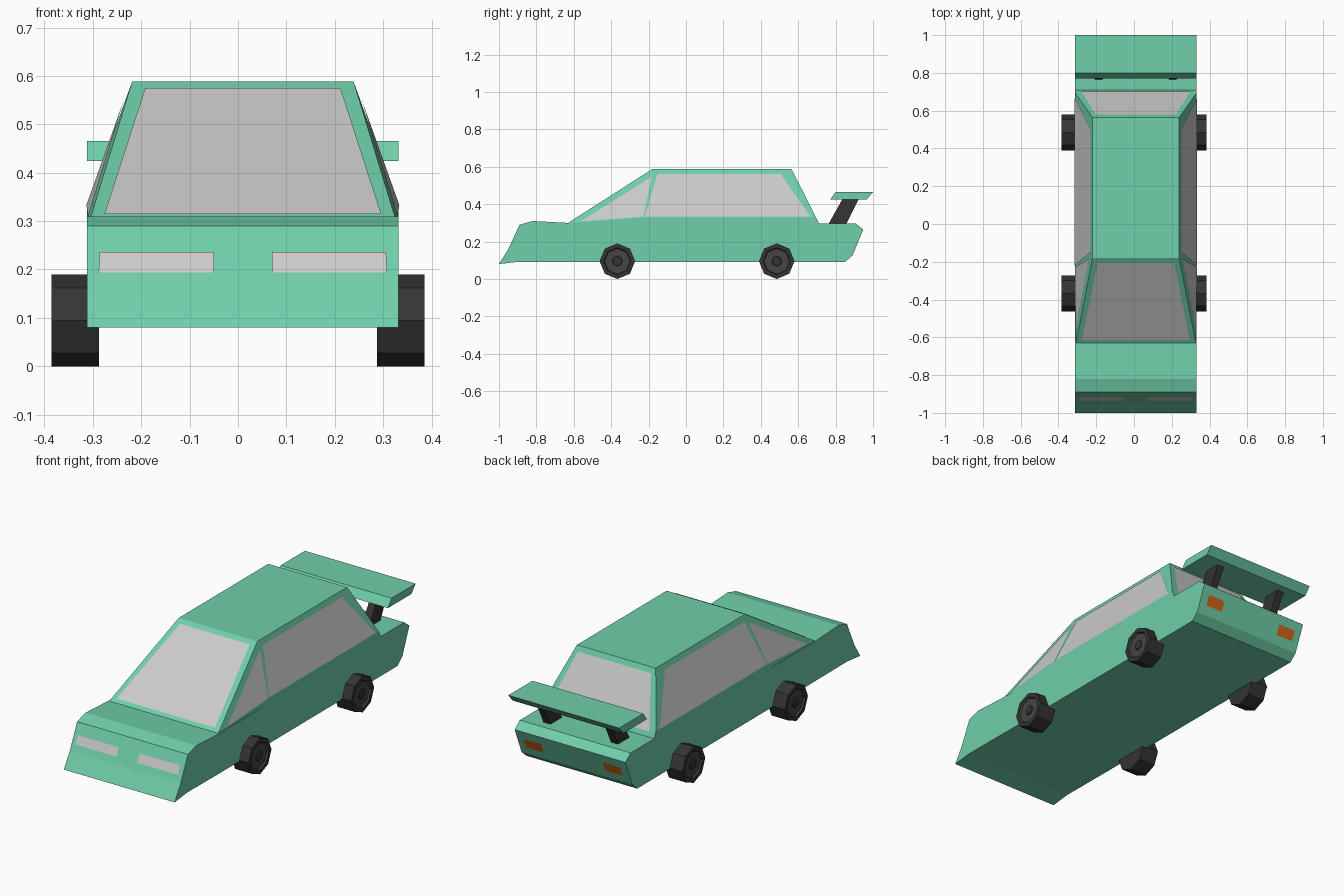
import bpy, bmesh
from math import sin, cos, pi
from mathutils import Vector

if "Cube" in bpy.data.objects:
    bpy.data.objects.remove(bpy.data.objects["Cube"])

CX = 0.01      # centre line of the bodywork
HW = 0.322     # half width of the bodywork


def material(name, r, g, b):
    m = bpy.data.materials.new(name)
    m.diffuse_color = (r, g, b, 1)
    m.use_nodes = True
    m.node_tree.nodes["Principled BSDF"].inputs["Base Color"].default_value = m.diffuse_color
    return m


GREEN = material("green_paint", 0.16, 0.62, 0.40)
RUBBER = material("black_rubber", 0.035, 0.035, 0.035)
RIM = material("dark_rim", 0.06, 0.06, 0.06)
ORANGE = material("orange_light", 0.65, 0.13, 0.01)


def finish(name, bm, mats=(), x=CX, recalc=True):
    if recalc:
        bmesh.ops.recalc_face_normals(bm, faces=bm.faces[:])
    me = bpy.data.meshes.new(name)
    bm.to_mesh(me)
    bm.free()
    for m in mats:
        me.materials.append(m)
    ob = bpy.data.objects.new(name, me)
    ob.location.x = x
    bpy.context.collection.objects.link(ob)
    return ob


def extrude_profile(name, profile, x0, x1, mat):
    """Side profile of (y, z) points, extruded across x."""
    bm = bmesh.new()
    face = bm.faces.new([bm.verts.new((x0, y, z)) for y, z in profile])
    ext = bmesh.ops.extrude_face_region(bm, geom=[face])
    moved = [g for g in ext["geom"] if isinstance(g, bmesh.types.BMVert)]
    bmesh.ops.translate(bm, vec=(x1 - x0, 0, 0), verts=moved)
    return finish(name, bm, [mat])


def pane(name, plane, axis, outline, mats=(), flip=False):
    """Flat panel lying just proud of a plane; outline omits the solved axis."""
    a, b, c = (Vector(p) for p in plane)
    n = (b - a).cross(c - a).normalized()
    if n.dot(a - Vector((0, 0, 0.2))) < 0:
        n = -n
    pts = []
    for uv in outline:
        p = Vector((0, *uv)) if axis == 0 else Vector((uv[0], 0, uv[1]))
        p[axis] = n.dot(a - p) / n[axis]
        pts.append(p + n * 0.003)
    if (pts[1] - pts[0]).cross(pts[2] - pts[1]).dot(n) < 0:
        pts.reverse()
    if flip:
        pts = [Vector((-p.x, p.y, p.z)) for p in reversed(pts)]
    bm = bmesh.new()
    bm.faces.new([bm.verts.new(p) for p in pts])
    return finish(name, bm, mats, recalc=False)


# Lower body
extrude_profile("lower_body", [
    (-1.0, 0.08), (-0.95, 0.16), (-0.89, 0.29), (-0.82, 0.31), (-0.63, 0.30),
    (0.71, 0.298), (0.905, 0.298), (0.948, 0.265), (0.89, 0.125), (0.85, 0.09),
    (-0.58, 0.09), (-0.895, 0.092)], -HW, HW, GREEN)

# Cabin: hull of the belt line and the roof corners
NOSE, BELT, TAIL = (0.317, -0.63, 0.30), (HW, -0.21, 0.33), (HW, 0.695, 0.33)
ROOF_F, ROOF_R = (0.229, -0.18, 0.588), (0.229, 0.564, 0.588)
corners = [NOSE, BELT, TAIL, ROOF_F, ROOF_R, (HW, -0.21, 0.297), (HW, 0.71, 0.297)]
bm = bmesh.new()
for x, y, z in corners:
    for s in (1, -1):
        bm.verts.new((s * x, y, z))
bmesh.ops.convex_hull(bm, input=bm.verts[:])
bmesh.ops.dissolve_limit(bm, angle_limit=0.01, verts=bm.verts[:], edges=bm.edges[:])
finish("cabin", bm, [GREEN])

# Windscreen and rear window
pane("windscreen", [NOSE, ROOF_F, (0, -0.63, 0.30)], 1,
     [(-0.286, 0.312), (0.286, 0.312), (0.202, 0.572), (-0.202, 0.572)])
pane("rear_window", [TAIL, ROOF_R, (0, 0.695, 0.33)], 1,
     [(-0.288, 0.322), (0.288, 0.322), (0.212, 0.562), (-0.212, 0.562)])

# Side windows, lights, spoiler struts: one per side
front_plane = [(0, -0.95, 0.16), (1, -0.95, 0.16), (0, -0.89, 0.29)]
rear_plane = [(0, 0.89, 0.125), (1, 0.89, 0.125), (0, 0.948, 0.265)]
for side, flip in (("right", False), ("left", True)):
    pane(side + "_side_window", [BELT, TAIL, ROOF_F], 0,
         [(-0.22, 0.333), (-0.152, 0.561), (0.505, 0.561), (0.665, 0.333)], flip=flip)
    pane(side + "_quarter_window", [NOSE, BELT, ROOF_F], 0,
         [(-0.56, 0.308), (-0.228, 0.332), (-0.182, 0.548)], flip=flip)
    pane(side + "_headlight", front_plane, 1,
         [(0.06, 0.193), (0.298, 0.193), (0.296, 0.235), (0.06, 0.235)], flip=flip)
    pane(side + "_tail_light", rear_plane, 1,
         [(0.18, 0.17), (0.28, 0.17), (0.28, 0.222), (0.18, 0.222)], [ORANGE], flip)
    x = -0.196 if flip else 0.196
    extrude_profile(side + "_spoiler_strut",
                    [(0.763, 0.296), (0.858, 0.296), (0.925, 0.43), (0.838, 0.43)],
                    x - 0.02, x + 0.02, RUBBER)

# Spoiler wing
extrude_profile("spoiler_wing",
                [(0.77, 0.424), (0.965, 0.424), (1.0, 0.465), (0.80, 0.465)],
                -HW, HW, GREEN)


def wheel(name, side, y):
    """Eight-sided wheel lathed around x from (x, radius) rings."""
    rings = [(0.287, 0.095), (0.385, 0.095), (0.385, 0.073),
             (0.377, 0.068), (0.377, 0.027), (0.382, 0.024)]
    bm = bmesh.new()
    loops = [[bm.verts.new((side * x, y + r * sin(k * pi / 4), 0.095 + r * cos(k * pi / 4)))
              for k in range(8)] for x, r in rings]
    for i, (a, b) in enumerate(zip(loops, loops[1:])):
        for k in range(8):
            f = bm.faces.new((a[k], a[k - 1], b[k - 1], b[k]))
            f.material_index = int(i in (2, 3))
    bm.faces.new(loops[0])
    bm.faces.new(loops[-1])
    finish(name, bm, [RUBBER, RIM], x=0)


# Wheels
for end, y in (("front", -0.367), ("rear", 0.485)):
    for side, s in (("right", 1), ("left", -1)):
        wheel(f"{end}_{side}_wheel", s, y)
